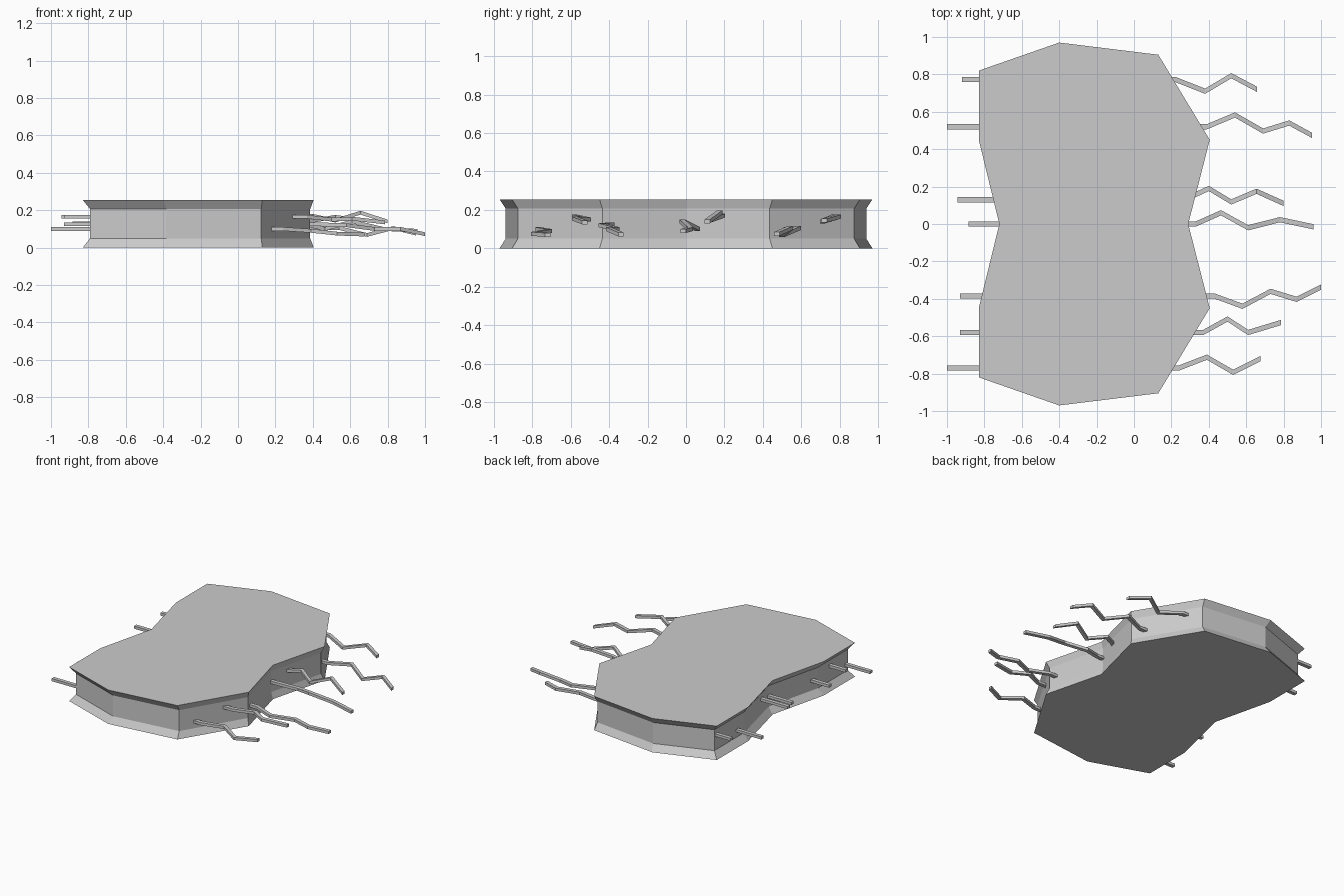
import bpy


def make_object(name, verts, faces):
    mesh = bpy.data.meshes.new(name)
    mesh.from_pydata(verts, [], faces)
    mesh.update()
    obj = bpy.data.objects.new(name, mesh)
    bpy.context.collection.objects.link(obj)
    return obj


def loft(name, rings):
    """Join equal-sized rings with quads and close both ends."""
    n = len(rings[0])
    verts = [v for ring in rings for v in ring]
    faces = [list(range(n))[::-1], list(range(len(verts) - n, len(verts)))]
    for r in range(len(rings) - 1):
        a, b = r * n, (r + 1) * n
        for i in range(n):
            j = (i + 1) % n
            faces.append([a + i, a + j, b + j, b + i])
    return make_object(name, verts, faces)


# Slab: half outline mirrored in y, pinched between flared top and bottom rims
half = [(0.405, 0.45), (0.13, 0.905), (-0.40, 0.97), (-0.83, 0.82), (-0.83, 0.45)]
outline = ([(0.29, 0)] + half + [(-0.72, 0)]
           + [(x, -y) for x, y in reversed(half)])
levels = [(0, 1, 1), (0.05, 0.953, 0.967), (0.207, 0.953, 0.967), (0.255, 1, 1)]
loft("slab_body", [[(x * sx, y * sy, z) for x, y in outline]
                   for z, sx, sy in levels])

# Strands: straight through the slab, then zigzagging out of the +x side
strands = [
    [(-0.92, 0.773, 0.165), (0.22, 0.773, 0.165), (0.38, 0.71, 0.14),
     (0.52, 0.793, 0.165), (0.658, 0.72, 0.145)],
    [(-1.0, 0.52, 0.10), (0.39, 0.52, 0.10), (0.54, 0.583, 0.105),
     (0.69, 0.497, 0.068), (0.83, 0.54, 0.105), (0.953, 0.473, 0.075)],
    [(-0.945, 0.13, 0.165), (0.27, 0.13, 0.165), (0.40, 0.19, 0.17),
     (0.52, 0.118, 0.145), (0.655, 0.175, 0.187), (0.80, 0.11, 0.14)],
    [(-0.885, 0, 0.13), (0.33, 0, 0.13), (0.465, 0.06, 0.10),
     (0.61, -0.02, 0.14), (0.78, 0.023, 0.10), (0.96, -0.015, 0.09)],
    [(-0.93, -0.385, 0.125), (0.43, -0.385, 0.125), (0.58, -0.44, 0.12),
     (0.73, -0.36, 0.10), (0.87, -0.403, 0.10), (1.0, -0.338, 0.072)],
    [(-0.93, -0.58, 0.165), (0.37, -0.58, 0.165), (0.50, -0.508, 0.15),
     (0.61, -0.58, 0.155), (0.785, -0.527, 0.135)],
    [(-1.0, -0.77, 0.10), (0.24, -0.77, 0.10), (0.39, -0.712, 0.09),
     (0.53, -0.793, 0.075), (0.675, -0.72, 0.07)],
]
w, h = 0.014, 0.010
section = [(-w, -h), (w, -h), (w, h), (-w, h)]
for i, path in enumerate(strands):
    loft(f"strand_{i + 1}", [[(x, y + dy, z + dz) for dy, dz in section]
                             for x, y, z in path])
